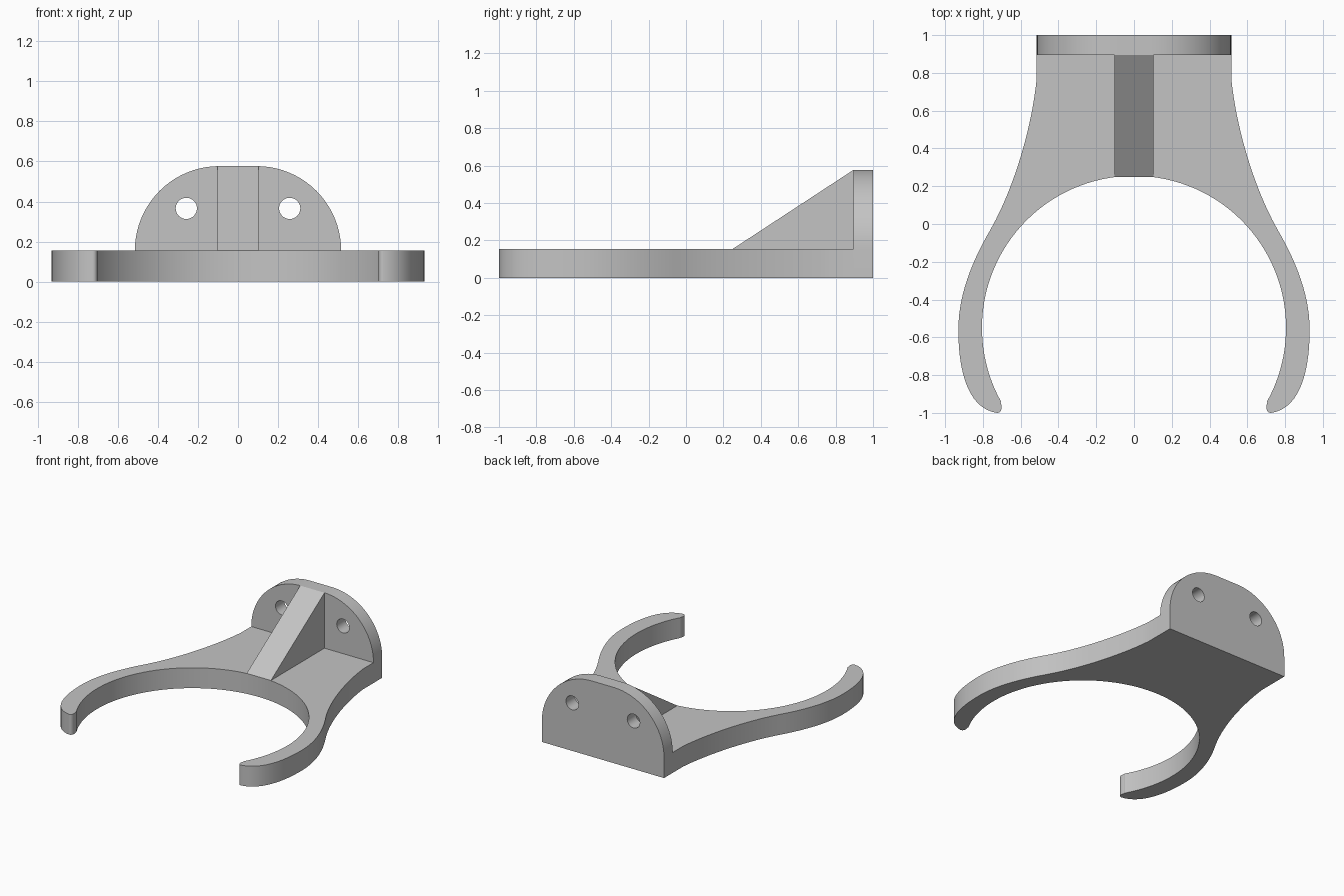
import bpy
import bmesh
import math
from mathutils import Vector
from mathutils.geometry import interpolate_bezier

if "Cube" in bpy.data.objects:
    bpy.data.objects.remove(bpy.data.objects["Cube"])

BASE_H = 0.155        # thickness of the forked base
TOP = 0.577           # top of the mounting plate
PLATE_Y = 0.895       # front face of the mounting plate
RING_Y, RING_R = -0.55, 0.805

grey = bpy.data.materials.new("plain grey")
grey.diffuse_color = (0.55, 0.55, 0.55, 1)
grey.use_nodes = True
grey.node_tree.nodes["Principled BSDF"].inputs["Base Color"].default_value = grey.diffuse_color


def prism(name, outline, offset):
    """Extrude a closed outline of 3D points along an offset vector."""
    bm = bmesh.new()
    face = bm.faces.new([bm.verts.new(p) for p in outline])
    ext = bmesh.ops.extrude_face_region(bm, geom=[face], use_keep_orig=True)
    moved = [g for g in ext["geom"] if isinstance(g, bmesh.types.BMVert)]
    bmesh.ops.translate(bm, verts=moved, vec=offset)
    bmesh.ops.recalc_face_normals(bm, faces=bm.faces[:])
    mesh = bpy.data.meshes.new(name)
    bm.to_mesh(mesh)
    bm.free()
    obj = bpy.data.objects.new(name, mesh)
    bpy.context.collection.objects.link(obj)
    mesh.materials.append(grey)
    return obj


def activate(obj):
    bpy.ops.object.select_all(action='DESELECT')
    obj.select_set(True)
    bpy.context.view_layer.objects.active = obj


def mirrored(half):
    """Close a right-hand outline with its mirror image, sharing points on x = 0."""
    return half + [(-x, y) for x, y in reversed(half) if x > 1e-5]


# Forked base: outer edge and rounded tip as curves, then the inner ring arc
curves = [
    [(0.515, 0.77), (0.54, 0.52), (0.63, 0.20), (0.76, -0.03)],
    [(0.76, -0.03), (0.86, -0.20), (0.93, -0.38), (0.93, -0.56)],
    [(0.93, -0.56), (0.93, -0.80), (0.87, -0.98), (0.725, -1.0)],
    [(0.725, -1.0), (0.70, -1.0), (0.695, -0.97), (0.708, -0.94)],
]
half = [(0.515, PLATE_Y)]
for c in curves:
    a, h1, h2, b = [Vector((x, y, 0)) for x, y in c]
    half += [(p.x, p.y) for p in interpolate_bezier(a, h1, h2, b, 15)[:-1]]
start = math.atan2(-0.94 - RING_Y, 0.708)
for i in range(41):
    t = start + (math.pi / 2 - start) * i / 40
    half.append((RING_R * math.cos(t), RING_Y + RING_R * math.sin(t)))
base = prism("forked_base", [(x, y, 0) for x, y in mirrored(half)], (0, 0, BASE_H))

# Mounting plate: square foot with two large rounded upper corners
r = TOP - BASE_H
half = [(0.515, 0.0)]
for i in range(21):
    t = math.pi / 2 * i / 20
    half.append((0.515 - r + r * math.cos(t), BASE_H + r * math.sin(t)))
plate = prism("mounting_plate", [(x, PLATE_Y, z) for x, z in mirrored(half)],
              (0, 1.0 - PLATE_Y, 0))

# Two screw holes through the plate
for side in (-1, 1):
    circle = [(side * 0.258 + 0.053 * math.cos(math.tau * i / 32), PLATE_Y - 0.1,
               0.366 + 0.053 * math.sin(math.tau * i / 32)) for i in range(32)]
    cutter = prism("hole_cutter", circle, (0, 0.3, 0))
    cutter.hide_render = True
    cut = plate.modifiers.new("screw hole", 'BOOLEAN')
    cut.operation = 'DIFFERENCE'
    cut.solver = 'EXACT'
    cut.object = cutter
    activate(plate)
    bpy.ops.object.modifier_apply(modifier=cut.name)
    bpy.data.objects.remove(cutter)

# Sloping rib that braces the plate against the base
rib = prism("brace_rib", [(-0.102, 0.25, BASE_H), (-0.102, PLATE_Y, BASE_H),
                          (-0.102, PLATE_Y, TOP)], (0.204, 0, 0))

# Smooth the curved walls and keep the edges crisp
for obj in (base, plate, rib):
    activate(obj)
    bpy.ops.object.shade_smooth_by_angle(angle=math.radians(30))
